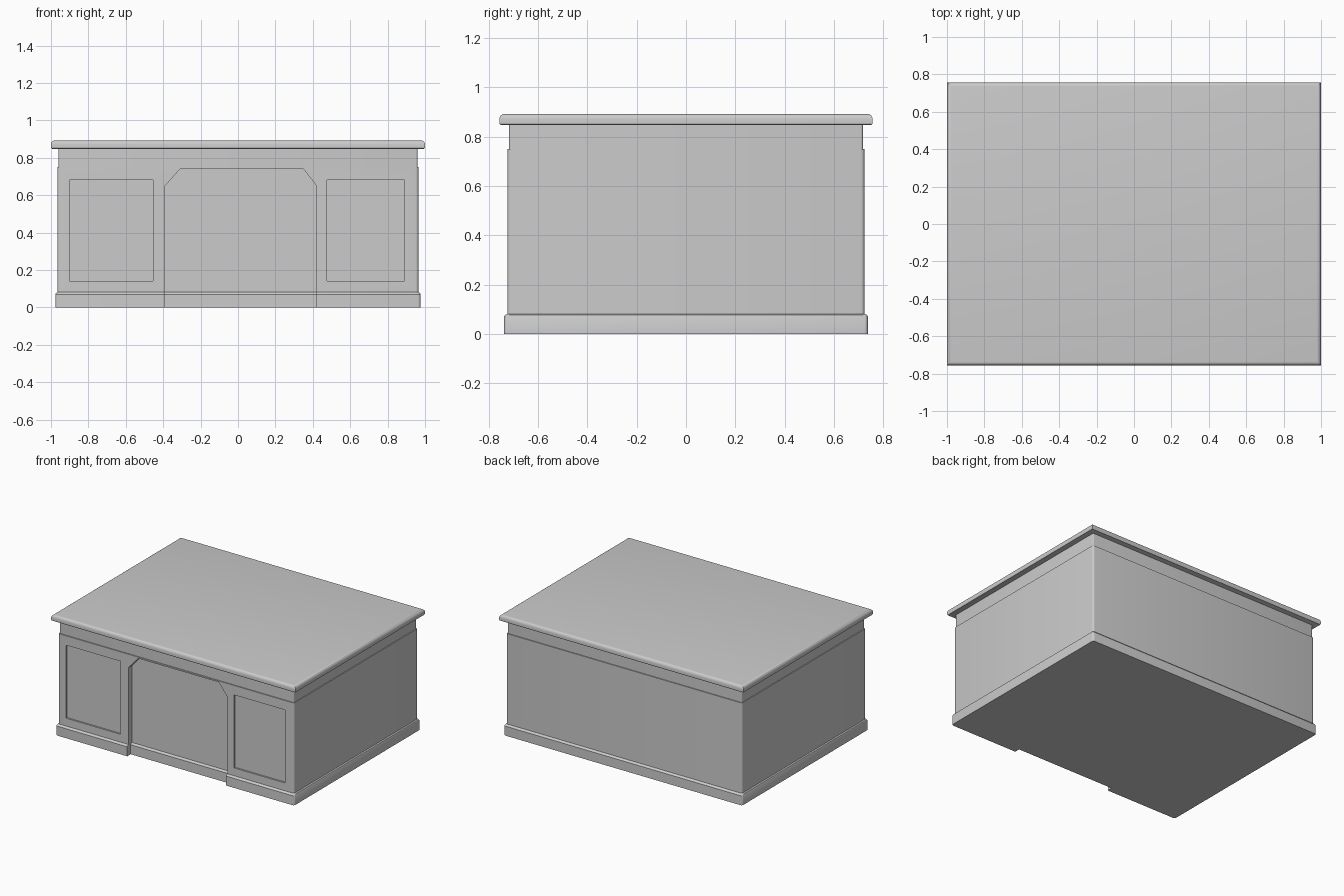
import bpy, bmesh, math

if "Cube" in bpy.data.objects:
    bpy.data.objects.remove(bpy.data.objects["Cube"])

def finish(name, bm):
    bmesh.ops.recalc_face_normals(bm, faces=bm.faces)
    me = bpy.data.meshes.new(name)
    bm.to_mesh(me)
    bm.free()
    ob = bpy.data.objects.new(name, me)
    bpy.context.collection.objects.link(ob)
    return ob

def ring(hx, hy, r, steps=4):
    """Rounded rectangle outline; r = 0 gives plain corners."""
    pts = []
    for i, (sx, sy) in enumerate([(1, 1), (-1, 1), (-1, -1), (1, -1)]):
        for k in range(steps + 1 if r else 1):
            a = math.radians(90 * i + 90 * k / steps)
            pts.append((sx * (hx - r) + r * math.cos(a), sy * (hy - r) + r * math.sin(a)))
    return pts

def loft(name, levels, r):
    """Stack outlines (half x, half y, z) into a closed solid."""
    bm = bmesh.new()
    rings = [[bm.verts.new((x, y, z)) for x, y in ring(hx, hy, r)] for hx, hy, z in levels]
    n = len(rings[0])
    for a, b in zip(rings, rings[1:]):
        for i in range(n):
            j = (i + 1) % n
            bm.faces.new((a[i], a[j], b[j], b[i]))
    bm.faces.new(rings[0][::-1])
    bm.faces.new(rings[-1])
    return finish(name, bm)

def prism(name, outline, axis, lo, hi):
    """Extrude a closed outline along x or y."""
    bm = bmesh.new()
    put = (lambda u, v, w: (w, u, v)) if axis == 'x' else (lambda u, v, w: (u, w, v))
    a, b = [[bm.verts.new(put(u, v, w)) for u, v in outline] for w in (lo, hi)]
    n = len(a)
    for i in range(n):
        j = (i + 1) % n
        bm.faces.new((a[i], a[j], b[j], b[i]))
    bm.faces.new(a)
    bm.faces.new(b)
    return finish(name, bm)

def cut(target, cutter):
    m = target.modifiers.new("cut", 'BOOLEAN')
    m.operation, m.solver, m.object = 'DIFFERENCE', 'EXACT', cutter
    cutter.hide_render = True
    cutter.hide_set(True)

def smooth(ob):
    bpy.ops.object.select_all(action='DESELECT')
    bpy.context.view_layer.objects.active = ob
    ob.select_set(True)
    bpy.ops.object.shade_smooth_by_angle(angle=math.radians(30))

BODY_X, BODY_Y, DEPTH = 0.965, 0.724, 0.04

# Pedestal body with stepped plinth
body = loft("desk_body", [(0.976, 0.738, 0), (0.976, 0.738, 0.07), (0.973, 0.733, 0.077),
                          (BODY_X, BODY_Y, 0.082), (BODY_X, BODY_Y, 0.75)], 0.015)

# Chamfered kneehole recess in the front
L, R = -0.39, 0.42
arch = [(L, -0.1), (R, -0.1), (R, 0.65), (0.35, 0.74), (-0.31, 0.74), (L, 0.65)]
cut(body, prism("kneehole_cutter", arch, 'y', -1, -BODY_Y + DEPTH))

# Shallow sunk panels either side
for side, x0, x1 in (("left", -0.90, -0.455), ("right", 0.475, 0.89)):
    rect = [(x0, 0.14), (x1, 0.14), (x1, 0.68), (x0, 0.68)]
    cut(body, prism(side + "_panel_cutter", rect, 'y', -1, -BODY_Y + 0.012))

# Plinth continued across the recess
yb, yp = -BODY_Y + DEPTH, -0.738 + DEPTH
prism("kneehole_plinth", [(yb + 0.02, 0), (yp, 0), (yp, 0.07), (yp + 0.005, 0.077),
                          (yb, 0.082), (yb + 0.02, 0.082)], 'x', L, R)

# Frieze under the top
frieze = loft("frieze", [(0.959, 0.717, 0.745), (0.959, 0.717, 0.85)], 0.008)

# Desk top with rounded edge
edge = [(0.010, 0.847), (0.003, 0.849), (0, 0.854), (0, 0.872), (0.002, 0.880),
        (0.007, 0.887), (0.014, 0.8915), (0.022, 0.893)]
top = loft("desk_top", [(1 - d, 0.757 - d, z) for d, z in edge], 0)

for ob in (body, frieze, top):
    smooth(ob)
